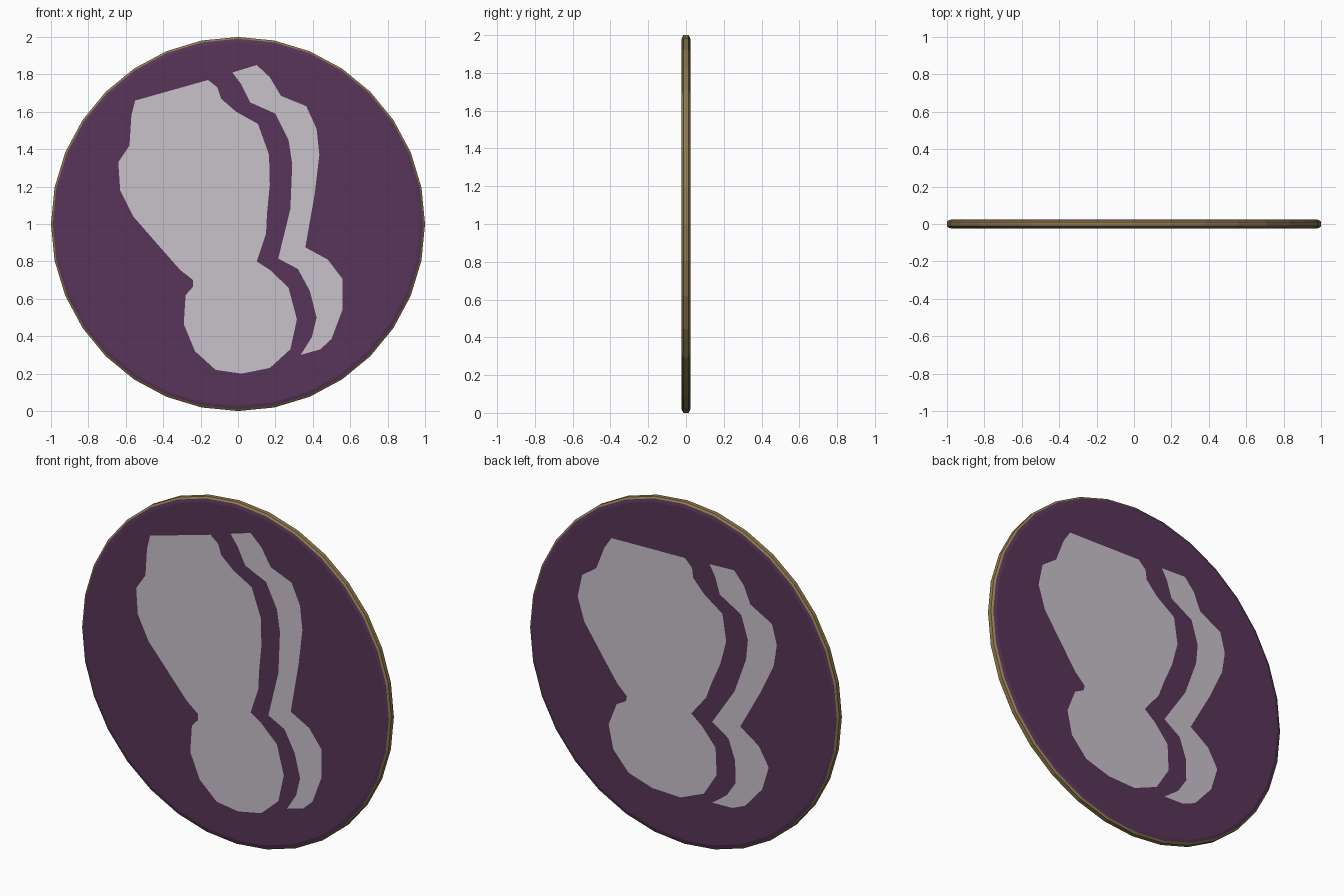
import bpy, bmesh, math

if "Cube" in bpy.data.objects:
    bpy.data.objects.remove(bpy.data.objects["Cube"])

SIDES = 32


def material(name, rgb):
    m = bpy.data.materials.new(name)
    m.diffuse_color = (*rgb, 1.0)
    m.use_nodes = True
    m.node_tree.nodes["Principled BSDF"].inputs["Base Color"].default_value = m.diffuse_color
    return m


PURPLE = material("dark purple", (0.095, 0.036, 0.098))
GREY = material("pale grey", (0.578, 0.540, 0.584))
GOLD = material("dull gold", (0.275, 0.195, 0.074))


def finish(name, bm, mats):
    mesh = bpy.data.meshes.new(name)
    bm.to_mesh(mesh)
    bm.free()
    for m in mats:
        mesh.materials.append(m)
    ob = bpy.data.objects.new(name, mesh)
    bpy.context.collection.objects.link(ob)
    return ob


# Disc: a lathe profile (radius, y), purple faces and a rounded gold rim
half = [(0.972, -0.025), (0.990, -0.020), (0.998, -0.012)]
profile = half + [(r, -y) for r, y in reversed(half)]
bm = bmesh.new()
rings = []
for r, y in profile:
    # outermost rings reach the full radius
    r = 1.0 if r > 0.995 else r
    rings.append([bm.verts.new((r * math.cos(2 * math.pi * i / SIDES), y,
                                1 + r * math.sin(2 * math.pi * i / SIDES)))
                  for i in range(SIDES)])
bm.faces.new(rings[0])
bm.faces.new(rings[-1])
last = len(rings) - 2
for k in range(len(rings) - 1):
    for i in range(SIDES):
        j = (i + 1) % SIDES
        f = bm.faces.new((rings[k][i], rings[k][j], rings[k + 1][j], rings[k + 1][i]))
        f.material_index = 0 if k in (0, last) else 1
bmesh.ops.recalc_face_normals(bm, faces=bm.faces)
finish("disc", bm, [PURPLE, GOLD])

# Outlines of the two painted shapes on the front face (x, z)
blob = [(-.55, 1.66), (-.16, 1.77), (-.11, 1.73), (-.09, 1.67), (-.01, 1.60),
        (.107, 1.535), (.166, 1.37), (.17, 1.21), (.155, 1.055), (.15, .95),
        (.10, .80), (.17, .755), (.27, .66), (.315, .49), (.28, .33),
        (.17, .23), (.02, .20), (-.12, .22), (-.23, .32), (-.29, .465),
        (-.28, .62), (-.24, .665), (-.24, .70), (-.31, .755), (-.42, .88),
        (-.56, 1.04), (-.63, 1.18), (-.64, 1.33), (-.58, 1.42), (-.57, 1.58)]
strip = [(-.03, 1.81), (.10, 1.85), (.17, 1.785), (.23, 1.685), (.365, 1.63),
         (.42, 1.51), (.435, 1.37), (.41, 1.16), (.36, .875), (.48, .81),
         (.56, .705), (.56, .545), (.50, .385), (.44, .33), (.335, .30),
         (.395, .395), (.42, .50), (.385, .64), (.32, .76), (.215, .815),
         (.28, 1.08), (.29, 1.32), (.27, 1.45), (.20, 1.59), (.065, 1.65),
         (.015, 1.75)]


def to_front(x, z):
    return (x, -0.0265, z)


def to_back(x, z):
    # the back repeats the art, slightly turned and stretched
    h = z - 1
    return (-(1.144 * x + 0.264 * h - 0.009), 0.0265, 0.977 - 0.217 * x + 0.868 * h)


# Painted plates, lying just above each face
for side, place, sign in (("front", to_front, -1), ("back", to_back, 1)):
    for name, outline in (("blob", blob), ("strip", strip)):
        bm = bmesh.new()
        f = bm.faces.new([bm.verts.new(place(x, z)) for x, z in outline])
        f.normal_update()
        if f.normal.y * sign < 0:
            f.normal_flip()
        bmesh.ops.triangulate(bm, faces=[f])
        finish(f"{side}_{name}", bm, [GREY])
